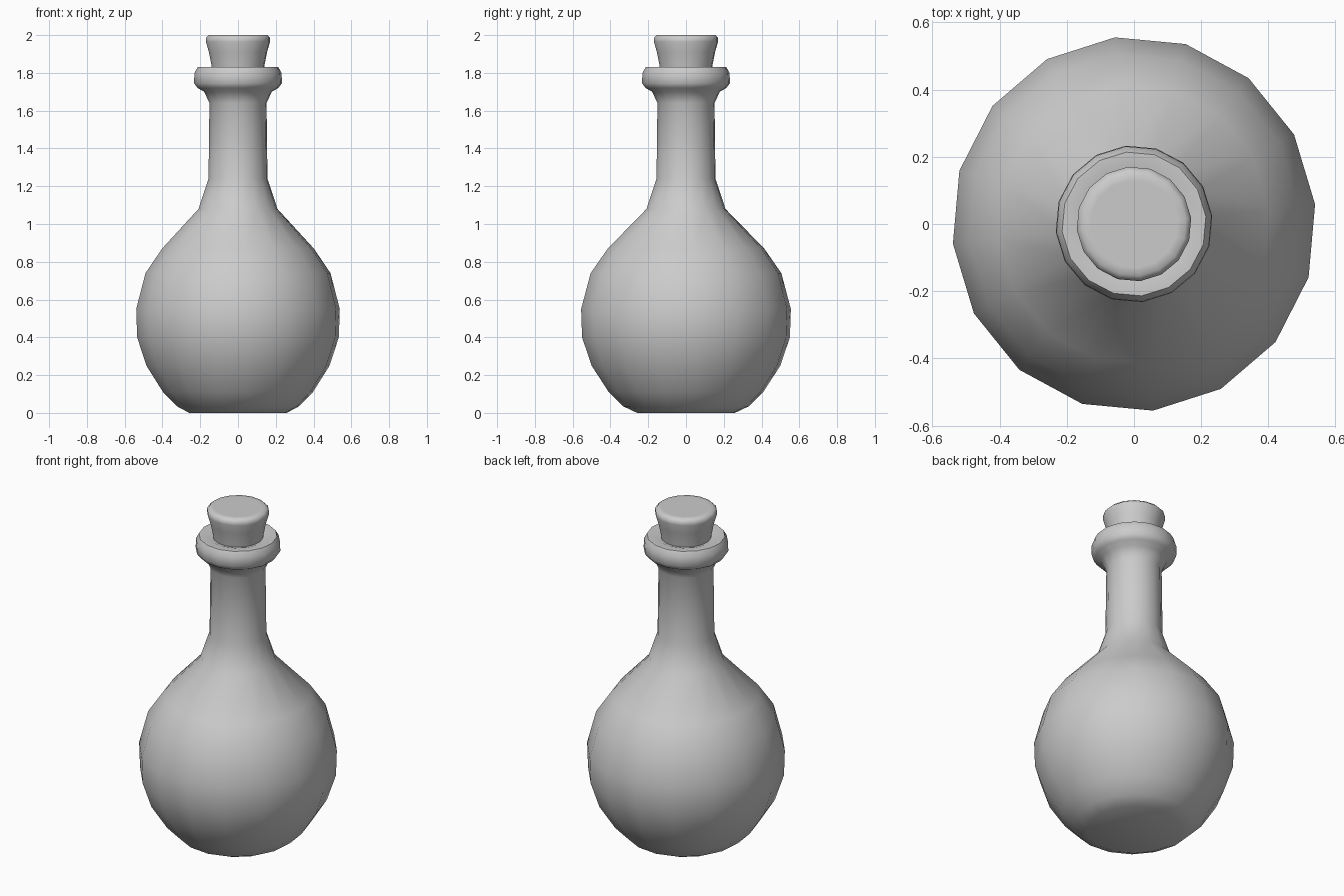
import bpy, bmesh, math

if "Cube" in bpy.data.objects:
    bpy.data.objects.remove(bpy.data.objects["Cube"])

SIDES = 16
PHASE = math.radians(6)


def lathe(name, profile, oval=0.0):
    """Revolve (radius, z) pairs about z; both ends are capped flat."""
    bm = bmesh.new()
    rings = []
    for r, z in profile:
        # only the wide belly is slightly oval
        k = oval if r > 0.3 else 0.0
        ring = []
        for i in range(SIDES):
            a = PHASE + 2 * math.pi * i / SIDES
            ring.append(bm.verts.new((r * (1 - k) * math.cos(a),
                                      r * (1 + k) * math.sin(a), z)))
        rings.append(ring)
    for lo, hi in zip(rings, rings[1:]):
        for i in range(SIDES):
            j = (i + 1) % SIDES
            bm.faces.new((lo[i], lo[j], hi[j], hi[i]))
    bm.faces.new(rings[0][::-1])
    bm.faces.new(rings[-1])
    bmesh.ops.recalc_face_normals(bm, faces=bm.faces)
    me = bpy.data.meshes.new(name)
    bm.to_mesh(me)
    bm.free()
    ob = bpy.data.objects.new(name, me)
    bpy.context.collection.objects.link(ob)
    bpy.ops.object.select_all(action='DESELECT')
    ob.select_set(True)
    bpy.context.view_layer.objects.active = ob
    bpy.ops.object.shade_smooth_by_angle(angle=math.radians(60))
    return ob


# Round flask: flat base, belly, neck and rolled lip
lathe("flask", [
    (0.26, 0.0), (0.33, 0.035), (0.405, 0.11), (0.495, 0.25),
    (0.545, 0.40), (0.55, 0.55), (0.50, 0.74), (0.41, 0.87),
    (0.21, 1.08), (0.157, 1.24), (0.152, 1.64), (0.18, 1.70),
    (0.215, 1.72), (0.234, 1.745), (0.232, 1.80), (0.215, 1.83),
    (0.17, 1.83), (0.142, 1.82)], oval=0.015)

# Tapered stopper sitting in the neck
lathe("stopper", [
    (0.138, 1.82), (0.143, 1.85), (0.155, 1.91), (0.171, 1.965),
    (0.171, 1.985), (0.155, 2.0), (0.13, 2.0)])
